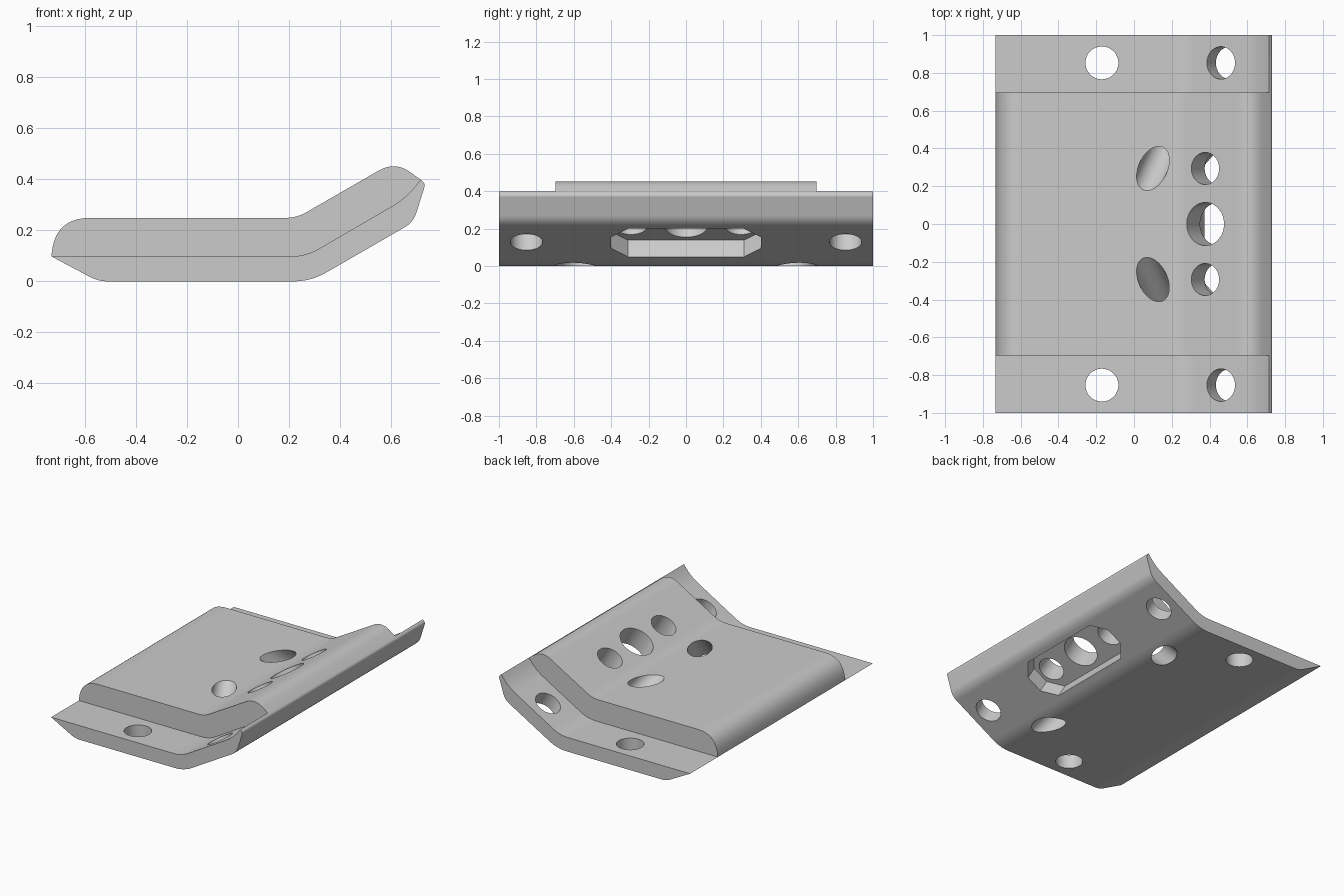
import bpy
import bmesh
from math import cos, sin, pi, radians
from mathutils import Matrix, Vector

if "Cube" in bpy.data.objects:
    bpy.data.objects.remove(bpy.data.objects["Cube"])

GREY = bpy.data.materials.new("plain grey")
GREY.use_nodes = True
GREY.diffuse_color = (0.6, 0.6, 0.6, 1)
GREY.node_tree.nodes["Principled BSDF"].inputs["Base Color"].default_value = (0.6, 0.6, 0.6, 1)


def rounded(corners, steps=10):
    """Turn (x, z, setback) corners into an open path with curved corners."""
    path = []
    for i, (x, z, setback) in enumerate(corners):
        p = Vector((x, z))
        if not setback:
            path.append(p)
            continue
        before = Vector(corners[i - 1][:2])
        after = Vector(corners[i + 1][:2])
        a = p + (before - p).normalized() * setback
        b = p + (after - p).normalized() * setback
        for k in range(steps + 1):
            t = k / steps
            path.append(a * (1 - t) ** 2 + p * 2 * t * (1 - t) + b * t ** 2)
    return path


def make_object(name, bm):
    """Turn a bmesh into a grey object."""
    bm.normal_update()
    mesh = bpy.data.meshes.new(name)
    bm.to_mesh(mesh)
    bm.free()
    mesh.materials.append(GREY)
    obj = bpy.data.objects.new(name, mesh)
    bpy.context.collection.objects.link(obj)
    return obj


def stepped_plate(name, bottom, middle, top, body, end):
    """Plate with a full-height body and thinner flanges beyond it."""
    bm = bmesh.new()
    known = {}

    def vert(p, y):
        key = (round(p.x, 5), round(p.y, 5), y)
        if key not in known:
            known[key] = bm.verts.new((p.x, y, p.y))
        return known[key]

    def strip(path, y0, y1):
        for a, b in zip(path, path[1:]):
            bm.faces.new((vert(a, y0), vert(b, y0), vert(b, y1), vert(a, y1)))

    def wall(lower, upper, y):
        ring = [vert(p, y) for p in lower + upper[-2:0:-1]]
        bm.faces.new(ring if y < 0 else ring[::-1])

    for y0, y1, upper in ((-end, -body, middle), (-body, body, top), (body, end, middle)):
        strip(upper, y0, y1)
        strip(bottom, y1, y0)
    for side in (-1, 1):
        wall(bottom, middle, side * end)
        wall(middle, top, side * body)
    return make_object(name, bm)


def prism(name, outline, matrix, low, high):
    """Closed prism from a counterclockwise outline, along the matrix's z axis."""
    bm = bmesh.new()
    base = [bm.verts.new(matrix @ Vector((u, v, low))) for u, v in outline]
    cap = [bm.verts.new(matrix @ Vector((u, v, high))) for u, v in outline]
    bm.faces.new(base[::-1])
    bm.faces.new(cap)
    for i in range(len(base)):
        bm.faces.new((base[i - 1], base[i], cap[i], cap[i - 1]))
    return make_object(name, bm)


cutters = []


def drill(name, centre, axis, radius):
    """Make a round cutter through a point along an axis."""
    circle = [(radius * cos(k * pi / 32), radius * sin(k * pi / 32)) for k in range(64)]
    turn = Vector(axis).to_track_quat("Z", "Y").to_matrix().to_4x4()
    cutters.append(prism(name, circle, Matrix.Translation(centre) @ turn, -0.7, 0.7))


# Bent plate with rounded edges and a thin flange at each end
LEFT_TIP = (-0.732, 0.098, 0)
RIGHT_TIP = (0.716, 0.399, 0)
plate = stepped_plate(
    "bent_plate",
    rounded([LEFT_TIP, (-0.548, 0, 0.038), (0.286, 0, 0.07),
             (0.688, 0.232, 0.04), (0.735, 0.382, 0.015), RIGHT_TIP]),
    rounded([LEFT_TIP, (0.266, 0.098, 0.06), (0.661, 0.328, 0.065), RIGHT_TIP]),
    rounded([LEFT_TIP, (-0.715, 0.249, 0.135), (0.23, 0.249, 0.045),
             (0.616, 0.4715, 0.075), RIGHT_TIP]),
    0.697, 1)

TILT = Matrix.Rotation(radians(-30), 4, "Y")
SLOPE = TILT @ Vector((0, 0, 1))
for side in (-1, 1):
    # Mounting holes in the flanges
    drill("flange_hole_cutter", (-0.17, side * 0.853, 0.1), (0, 0, 1), 0.087)
    drill("flange_slope_hole_cutter", (0.461, side * 0.853, 0.21), SLOPE, 0.086)
    # Small holes beside the centre hole, and the slanted holes
    drill("small_hole_cutter", (0.377, side * 0.294, 0.334), SLOPE, 0.085)
    drill("slanted_hole_cutter", (0.1, side * 0.294, 0.249),
          (-0.135, -side * 0.292, 0.249), 0.076)
drill("centre_hole_cutter", (0.378, 0, 0.334), SLOPE, 0.114)

# Chamfered pocket under the slope
u, v, c = 0.15, 0.4, 0.09
pocket_outline = [(-u, c - v), (c - u, -v), (u - c, -v), (u, c - v),
                  (u, v - c), (u - c, v), (c - u, v), (-u, v - c)]
cutters.append(prism("pocket_cutter", pocket_outline,
                     Matrix.Translation((0.502, 0, 0.125)) @ TILT, -0.12, 0.102))

# Cut everything, then remove the cutters
for cutter in cutters:
    mod = plate.modifiers.new(cutter.name, "BOOLEAN")
    mod.operation = "DIFFERENCE"
    mod.solver = "EXACT"
    mod.object = cutter
bpy.context.view_layer.update()
result = bpy.data.meshes.new_from_object(
    plate.evaluated_get(bpy.context.evaluated_depsgraph_get()))
plate.modifiers.clear()
plate.data = result
for cutter in cutters:
    bpy.data.objects.remove(cutter)

# Smooth curved walls, keep hard edges and flat faces
bpy.ops.object.select_all(action="DESELECT")
plate.select_set(True)
bpy.context.view_layer.objects.active = plate
bpy.ops.object.shade_smooth_by_angle(angle=radians(25))
weighted = plate.modifiers.new("flat_faces", "WEIGHTED_NORMAL")
weighted.keep_sharp = True
